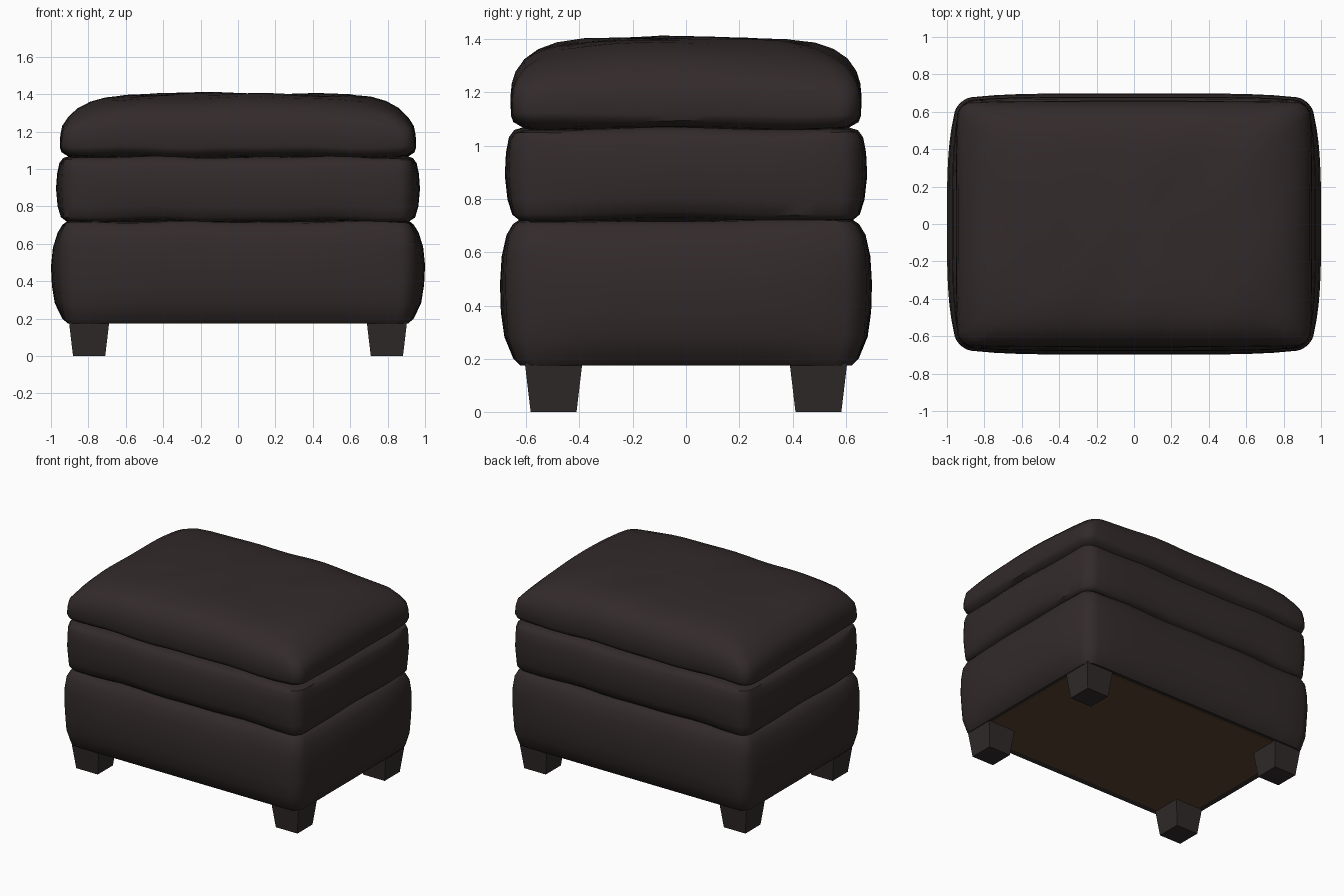
import bpy, bmesh, math

if "Cube" in bpy.data.objects:
    bpy.data.objects.remove(bpy.data.objects["Cube"])


def material(name, rgb):
    m = bpy.data.materials.new(name)
    m.diffuse_color = (*rgb, 1)
    m.use_nodes = True
    m.node_tree.nodes["Principled BSDF"].inputs["Base Color"].default_value = m.diffuse_color
    return m


LEATHER = material("dark brown leather", (0.033, 0.0235, 0.0235))
WOOD = material("dark wood", (0.030, 0.023, 0.023))
CLOTH = material("brown lining", (0.105, 0.062, 0.030))


def outline(hx, hy, bx, by, r=0.07, side=14, corner=5):
    """Rounded rectangle whose sides bow outward by bx, by (included in hx, hy)."""
    cx, cy = hx - bx, hy - by
    pts = []
    quads = [(1, 1), (-1, 1), (-1, -1), (1, -1)]
    for q, (sx, sy) in enumerate(quads):
        ox, oy = sx * (cx - r), sy * (cy - r)
        for i in range(corner + 1):
            a = math.pi / 2 * (q + i / corner)
            pts.append((ox + r * math.cos(a), oy + r * math.sin(a)))
        nx, ny = quads[(q + 1) % 4]
        a = math.pi / 2 * (q + 1)
        ex, ey = nx * (cx - r) + r * math.cos(a), ny * (cy - r) + r * math.sin(a)
        x0, y0 = pts[-1]
        for i in range(1, side):
            t = i / side
            pts.append((x0 + (ex - x0) * t, y0 + (ey - y0) * t))
    out = []
    for x, y in pts:
        u, v = x / cx, y / cy
        out.append((x + u * bx * (1 - abs(v) ** 3.5),
                    y + v * by * (1 - abs(u) ** 5), abs(u * v)))
    return out


def finish(name, bm, mat, smooth=True):
    bmesh.ops.recalc_face_normals(bm, faces=bm.faces)
    me = bpy.data.meshes.new(name)
    bm.to_mesh(me)
    bm.free()
    me.materials.append(mat)
    ob = bpy.data.objects.new(name, me)
    bpy.context.collection.objects.link(ob)
    if smooth:
        bpy.ops.object.select_all(action='DESELECT')
        ob.select_set(True)
        bpy.context.view_layer.objects.active = ob
        bpy.ops.object.shade_smooth_by_angle(angle=math.radians(42))
    return ob


def cushion(name, profile, phase):
    """Loft rings of (z, half x, half y, bow x, bow y, corner drop)."""
    bm = bmesh.new()
    rings = []
    for z, hx, hy, bx, by, drop in profile:
        ring = []
        for x, y, c in outline(hx, hy, bx, by, min(0.07, hy * 0.3)):
            # gentle leather unevenness, fading out at the flat bottom
            w = 0.004 * math.sin(7 * x + 5 * y + phase) + 0.003 * math.sin(13 * x - 9 * y + phase)
            w *= max(0, min(1, (z - 0.2) * 5))
            ring.append(bm.verts.new((x, y, z + w - drop * c ** 3)))
        rings.append(ring)
    n = len(rings[0])
    for a, b in zip(rings, rings[1:]):
        for i in range(n):
            j = (i + 1) % n
            bm.faces.new((a[i], a[j], b[j], b[i]))
    bm.faces.new(rings[0][::-1])
    bm.faces.new(rings[-1])
    return finish(name, bm, LEATHER)


# Upholstered base
cushion("base", [
    (0.186, 0.870, 0.580, 0.00, 0.00, 0), (0.175, 0.910, 0.622, 0.00, 0.00, 0),
    (0.200, 0.940, 0.648, 0.02, 0.01, 0), (0.285, 0.980, 0.682, 0.05, 0.02, 0),
    (0.380, 0.995, 0.695, 0.06, 0.03, 0), (0.480, 1.000, 0.698, 0.06, 0.03, 0),
    (0.580, 0.990, 0.692, 0.05, 0.025, 0), (0.660, 0.965, 0.674, 0.03, 0.015, 0),
    (0.700, 0.940, 0.650, 0.02, 0.01, 0), (0.716, 0.915, 0.625, 0.00, 0.00, 0),
    (0.720, 0.850, 0.560, 0.00, 0.00, 0)], 0.0)

# Middle cushion
cushion("middle_cushion", [
    (0.718, 0.850, 0.560, 0.00, 0.00, 0), (0.724, 0.915, 0.625, 0.00, 0.00, 0),
    (0.745, 0.948, 0.652, 0.02, 0.01, 0), (0.800, 0.965, 0.670, 0.04, 0.02, 0),
    (0.890, 0.973, 0.680, 0.045, 0.022, 0), (0.970, 0.967, 0.676, 0.04, 0.02, 0),
    (1.025, 0.955, 0.665, 0.03, 0.01, 0), (1.052, 0.935, 0.645, 0.01, 0.005, 0),
    (1.063, 0.900, 0.610, 0.00, 0.00, 0), (1.065, 0.840, 0.550, 0.00, 0.00, 0)], 1.7)

# Domed seat cushion, pinched lower at its corners
cushion("seat_cushion", [
    (1.062, 0.840, 0.550, 0.00, 0.00, 0), (1.070, 0.905, 0.605, 0.00, 0.00, 0),
    (1.094, 0.945, 0.648, 0.01, 0.01, 0), (1.118, 0.953, 0.657, 0.01, 0.01, 0),
    (1.180, 0.950, 0.659, 0.015, 0.01, 0.01), (1.230, 0.940, 0.654, 0.015, 0.01, 0.02),
    (1.275, 0.910, 0.640, 0.02, 0.01, 0.03), (1.322, 0.860, 0.607, 0.02, 0.01, 0.03),
    (1.358, 0.790, 0.555, 0.02, 0.01, 0.03), (1.382, 0.710, 0.485, 0.02, 0.01, 0.02),
    (1.397, 0.600, 0.380, 0.02, 0.01, 0.01), (1.403, 0.420, 0.240, 0.01, 0.01, 0.005),
    (1.406, 0.200, 0.100, 0.00, 0.00, 0)], 3.1)

# Lining panel underneath
bm = bmesh.new()
bmesh.ops.create_cube(bm, size=1)
for v in bm.verts:
    v.co = (v.co.x * 1.75, v.co.y * 1.17, 0.183 + v.co.z * 0.008)
finish("underside_lining", bm, CLOTH, False)

# Four tapered legs
for sy, depth in ((-1, "front"), (1, "back")):
    for sx, side in ((-1, "left"), (1, "right")):
        bm = bmesh.new()
        bmesh.ops.create_cube(bm, size=2)
        for v in bm.verts:
            h = 0.108 if v.co.z > 0 else 0.086
            v.co = (sx * 0.796 + v.co.x * h, sy * 0.497 + v.co.y * h, 0.185 if v.co.z > 0 else 0)
        finish(f"{depth}_{side}_leg", bm, WOOD, False)
